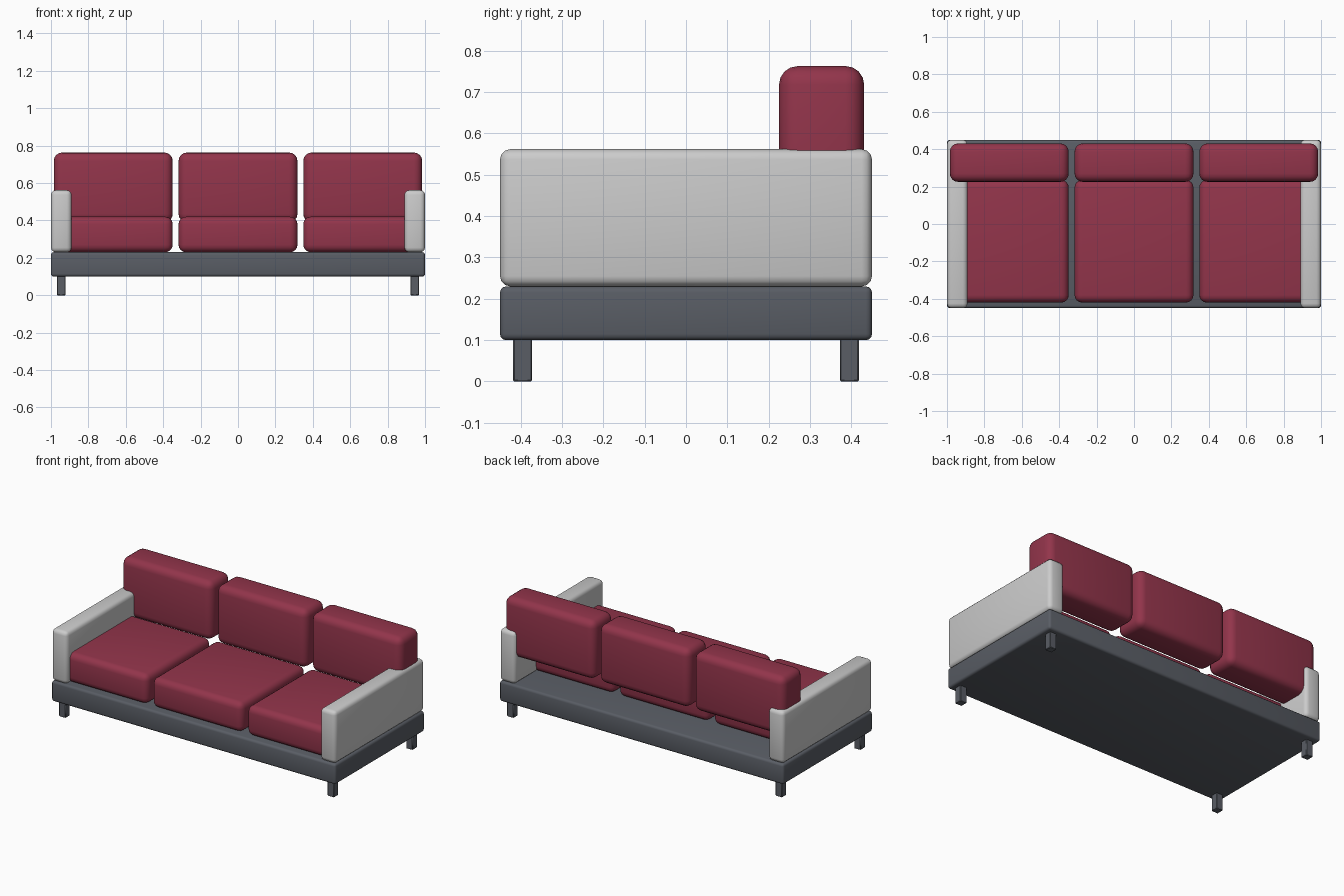
import bpy
import bmesh

if "Cube" in bpy.data.objects:
    bpy.data.objects.remove(bpy.data.objects["Cube"])


def material(name, rgb):
    mat = bpy.data.materials.new(name)
    mat.diffuse_color = (*rgb, 1)
    mat.use_nodes = True
    mat.node_tree.nodes["Principled BSDF"].inputs["Base Color"].default_value = mat.diffuse_color
    return mat


RED = material("red_fabric", (0.29, 0.035, 0.07))
LIGHT = material("light_fabric", (0.62, 0.62, 0.64))
DARK = material("dark_frame", (0.10, 0.11, 0.13))


def rounded_box(name, lo, hi, radius, segments, mat):
    """Box between two corners with rounded edges."""
    mesh = bpy.data.meshes.new(name)
    bm = bmesh.new()
    bmesh.ops.create_cube(bm, size=1)
    for v in bm.verts:
        v.co = [(b - a) * c for a, b, c in zip(lo, hi, v.co)]
    bm.to_mesh(mesh)
    bm.free()
    obj = bpy.data.objects.new(name, mesh)
    obj.location = [(a + b) / 2 for a, b in zip(lo, hi)]
    bpy.context.collection.objects.link(obj)
    mesh.materials.append(mat)
    bevel = obj.modifiers.new("Bevel", 'BEVEL')
    bevel.width = radius
    bevel.segments = segments
    bpy.ops.object.select_all(action='DESELECT')
    obj.select_set(True)
    bpy.context.view_layer.objects.active = obj
    bpy.ops.object.modifier_apply(modifier="Bevel")
    bpy.ops.object.shade_smooth_by_angle(angle=0.7)
    return obj


# Base platform
rounded_box("base", (-1, -0.45, 0.10), (1, 0.45, 0.23), 0.015, 3, DARK)

# Arms and legs on both sides
for sx, side in ((-1, "left"), (1, "right")):
    x = sx * 0.945
    rounded_box(f"{side}_arm", (x - 0.055, -0.45, 0.23),
                (x + 0.055, 0.45, 0.562), 0.025, 3, LIGHT)
    for y, end in ((-0.395, "front"), (0.395, "back")):
        rounded_box(f"{end}_{side}_leg", (x - 0.023, y - 0.023, 0),
                    (x + 0.023, y + 0.023, 0.105), 0.003, 1, DARK)

# Three seat cushions, each with a back cushion
for i, place in enumerate(("left", "middle", "right")):
    x = (i - 1) * 0.667
    rounded_box(f"{place}_seat_cushion", (x - 0.318, -0.42, 0.23),
                (x + 0.318, 0.235, 0.42), 0.04, 4, RED)
    rounded_box(f"{place}_back_cushion", (x - 0.318, 0.225, 0.39),
                (x + 0.318, 0.431, 0.763), 0.045, 4, RED)
